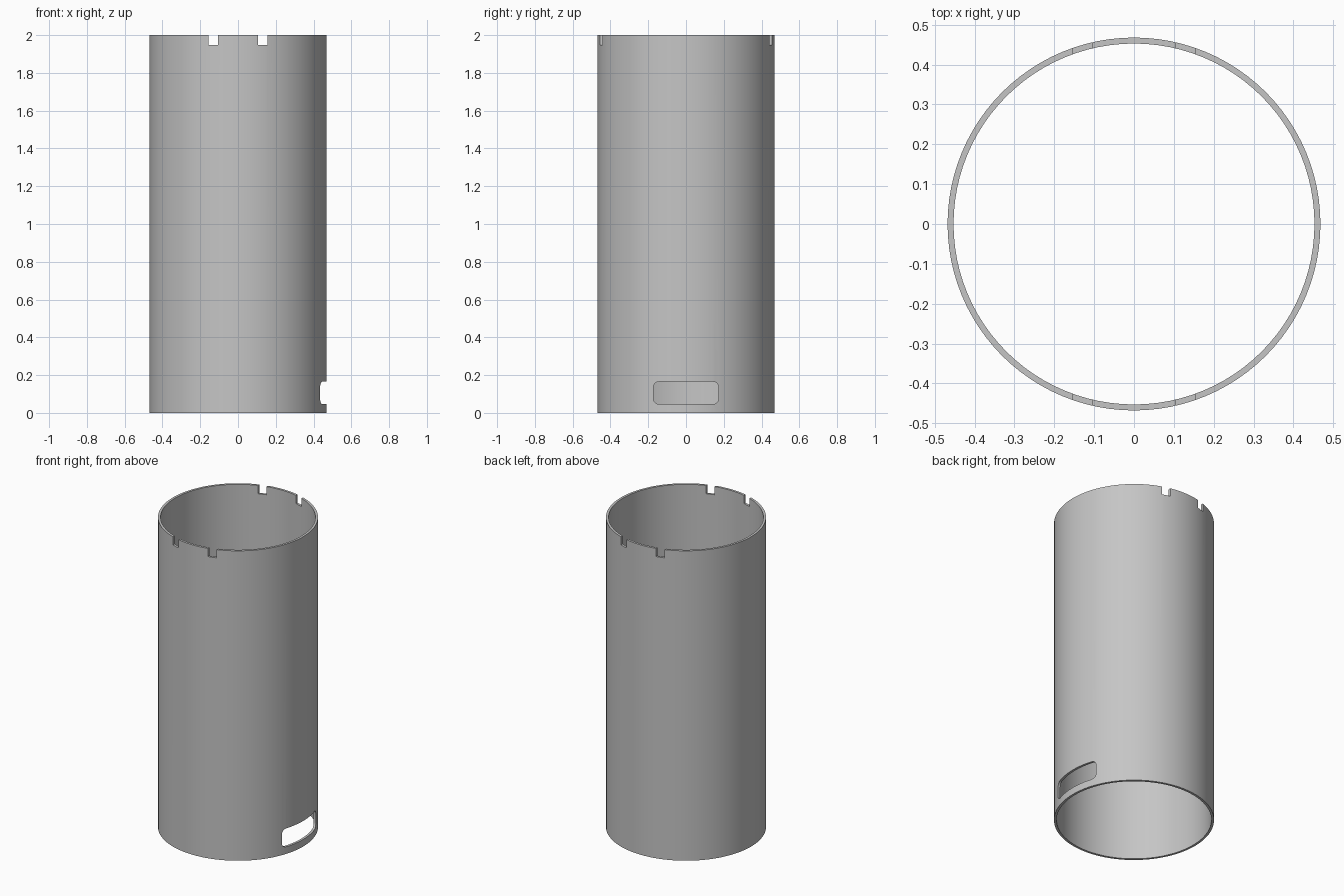
import bpy
import bmesh
import math

OUTER, INNER, HEIGHT, SEGMENTS = 0.468, 0.453, 2.0, 96

cube = bpy.data.objects.get("Cube")
if cube:
    bpy.data.objects.remove(cube, do_unlink=True)

grey = bpy.data.materials.new("light_grey")
grey.use_nodes = True
colour = (0.56, 0.56, 0.56, 1)
grey.diffuse_color = colour
for node in grey.node_tree.nodes:
    if node.type == 'BSDF_PRINCIPLED':
        node.inputs["Base Color"].default_value = colour


def make_object(name, bm):
    bmesh.ops.recalc_face_normals(bm, faces=bm.faces)
    mesh = bpy.data.meshes.new(name)
    bm.to_mesh(mesh)
    bm.free()
    obj = bpy.data.objects.new(name, mesh)
    bpy.context.collection.objects.link(obj)
    mesh.materials.append(grey)
    return obj


def extruded(name, points, direction):
    """Closed prism from a flat outline."""
    bm = bmesh.new()
    face = bm.faces.new([bm.verts.new(p) for p in points])
    moved = bmesh.ops.extrude_face_region(bm, geom=[face], use_keep_orig=True)
    verts = [v for v in moved["geom"] if isinstance(v, bmesh.types.BMVert)]
    bmesh.ops.translate(bm, verts=verts, vec=direction)
    return make_object(name, bm)


# Hollow tube wall
bm = bmesh.new()
loops = []
for radius, z in ((OUTER, 0), (OUTER, HEIGHT), (INNER, HEIGHT), (INNER, 0)):
    angles = [2 * math.pi * i / SEGMENTS for i in range(SEGMENTS)]
    loops.append([bm.verts.new((radius * math.cos(a), radius * math.sin(a), z))
                  for a in angles])
for k, loop in enumerate(loops):
    following = loops[(k + 1) % len(loops)]
    for i in range(SEGMENTS):
        j = (i + 1) % SEGMENTS
        bm.faces.new((loop[i], loop[j], following[j], following[i]))
tube = make_object("tube_wall", bm)

# Rounded slot cutter near the foot, on the left side
half_width, low, high, corner = 0.173, 0.046, 0.165, 0.03
outline = []
for quarter, (sy, sz) in enumerate(((1, 1), (-1, 1), (-1, -1), (1, -1))):
    cy = sy * (half_width - corner)
    cz = (high - corner) if sz > 0 else (low + corner)
    for step in range(7):
        a = (quarter + step / 6) * math.pi / 2
        outline.append((0.3, cy + corner * math.cos(a), cz + corner * math.sin(a)))
cutters = [extruded("slot_cutter", outline, (0.3, 0, 0))]

# Rim notch cutters, each passing through front and back
near, far, floor, above = 0.105, 0.155, 1.947, 2.1
for side in (-1, 1):
    rect = [(side * x, -0.6, z) for x, z in
            ((near, floor), (far, floor), (far, above), (near, above))]
    cutters.append(extruded("notch_cutter", rect, (0, 1.2, 0)))

# Cut the openings
bpy.ops.object.select_all(action='DESELECT')
tube.select_set(True)
bpy.context.view_layer.objects.active = tube
for cutter in cutters:
    cutter.hide_render = True
    mod = tube.modifiers.new("cut", 'BOOLEAN')
    mod.operation = 'DIFFERENCE'
    mod.solver = 'EXACT'
    mod.object = cutter
    bpy.ops.object.modifier_apply(modifier=mod.name)
    bpy.data.objects.remove(cutter, do_unlink=True)

bpy.ops.object.shade_smooth_by_angle(angle=math.radians(30))
